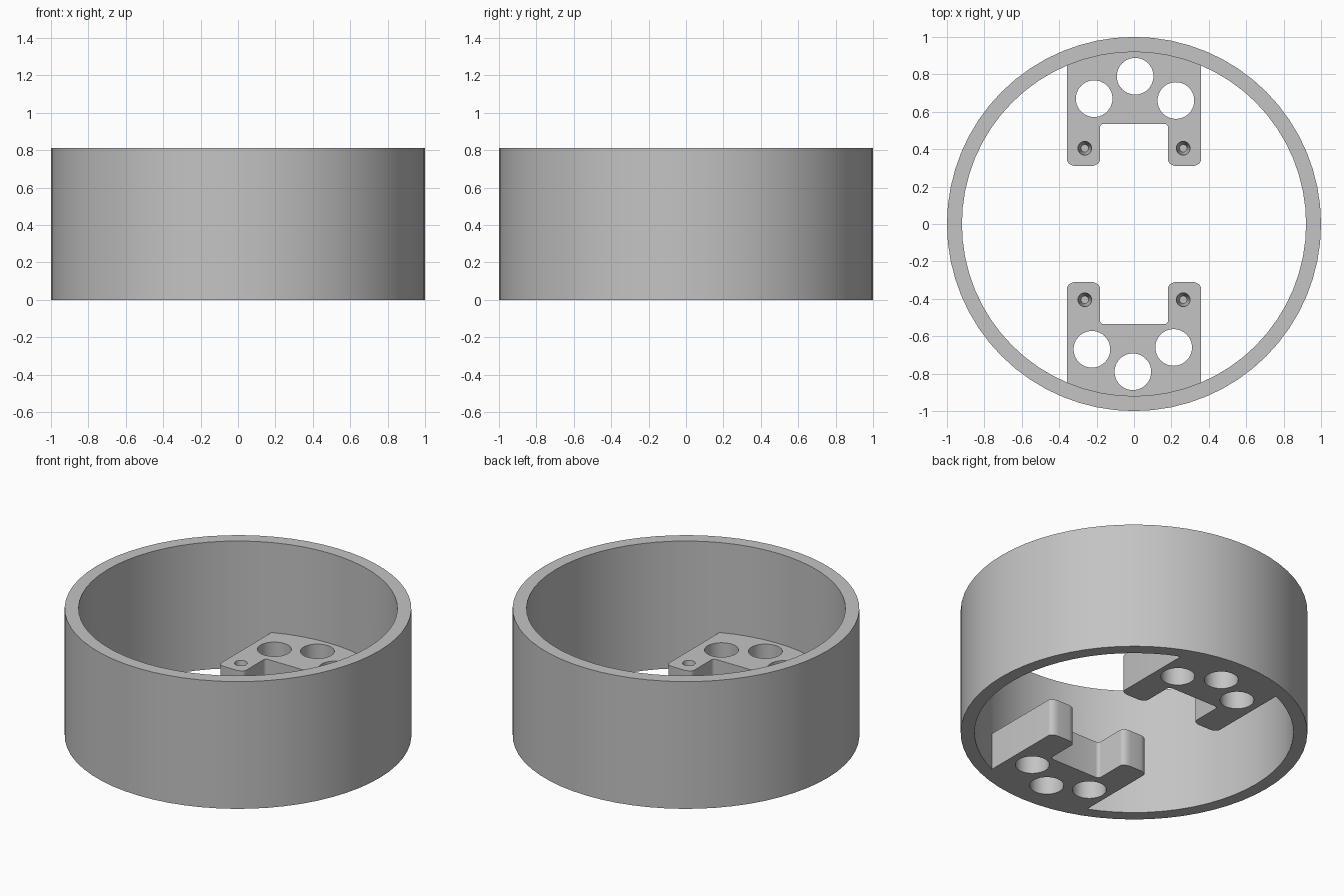
import bpy, bmesh
from math import sin, cos, acos, pi, radians

if "Cube" in bpy.data.objects:
    bpy.data.objects.remove(bpy.data.objects["Cube"], do_unlink=True)

HEIGHT, OUTER, INNER, SEGMENTS = 0.81, 1.0, 0.92, 64
BRACKET_H, HALF_W, NOTCH = 0.237, 0.358, 0.182
TIP_Y, NOTCH_Y = 0.31, 0.535

grey = bpy.data.materials.new("plain grey")
grey.use_nodes = True
grey.diffuse_color = (0.55, 0.55, 0.55, 1)
grey.node_tree.nodes["Principled BSDF"].inputs["Base Color"].default_value = grey.diffuse_color


def make_object(name, bm):
    bmesh.ops.recalc_face_normals(bm, faces=bm.faces)
    mesh = bpy.data.meshes.new(name)
    bm.to_mesh(mesh)
    bm.free()
    mesh.materials.append(grey)
    obj = bpy.data.objects.new(name, mesh)
    bpy.context.collection.objects.link(obj)
    return obj


def cone(name, x, y, z0, z1, r0, r1, segments):
    bm = bmesh.new()
    bmesh.ops.create_cone(bm, cap_ends=True, segments=segments,
                          radius1=r0, radius2=r1, depth=z1 - z0)
    bmesh.ops.translate(bm, verts=bm.verts, vec=(x, y, (z0 + z1) / 2))
    return make_object(name, bm)


def combine(target, tool, operation):
    bpy.context.view_layer.objects.active = target
    mod = target.modifiers.new(operation.lower(), 'BOOLEAN')
    mod.operation, mod.solver, mod.object = operation, 'EXACT', tool
    bpy.ops.object.modifier_apply(modifier=mod.name)
    bpy.data.objects.remove(tool, do_unlink=True)


def arc(cx, cy, rx, ry, start, end, steps=6):
    angles = [radians(start + (end - start) * i / steps) for i in range(steps + 1)]
    return [(cx + rx * cos(a), cy + ry * sin(a)) for a in angles]


def leg_tip(left, right):
    rx, ry = 0.05, 0.032
    return (arc(left + rx, TIP_Y + ry, rx, ry, 180, 270)
            + arc(right - rx, TIP_Y + ry, rx, ry, 270, 360))


def bracket(name, side):
    # Outline: curved outer edge, left leg, notch, right leg
    reach, fillet = 0.95, 0.02
    edge = acos(HALF_W / reach) * 180 / pi
    outline = arc(0, 0, reach, reach, edge, 180 - edge, 10)
    outline += leg_tip(-HALF_W, -NOTCH)
    outline += arc(-NOTCH + fillet, NOTCH_Y - fillet, fillet, fillet, 180, 90, 4)
    outline += arc(NOTCH - fillet, NOTCH_Y - fillet, fillet, fillet, 90, 0, 4)
    outline += leg_tip(NOTCH, HALF_W)
    bm = bmesh.new()
    face = bm.faces.new([bm.verts.new((x, y * side, 0)) for x, y in outline])
    top = bmesh.ops.extrude_face_region(bm, geom=[face])["geom"]
    bmesh.ops.translate(bm, vec=(0, 0, BRACKET_H),
                        verts=[v for v in top if isinstance(v, bmesh.types.BMVert)])
    return make_object(name, bm)


# Open round wall
housing = cone("round_housing", 0, 0, 0, HEIGHT, OUTER, OUTER, SEGMENTS)
combine(housing, cone("bore", 0, 0, -0.1, HEIGHT + 0.1, INNER, INNER, SEGMENTS), 'DIFFERENCE')

# Two facing brackets with through holes and blind screw holes
for name, side, shift in (("back_bracket", 1, 0.006), ("front_bracket", -1, -0.006)):
    combine(housing, bracket(name, side), 'UNION')
    for x, y in ((-0.219, 0.67), (0, 0.79), (0.218, 0.66)):
        combine(housing, cone("cable_hole", x + shift, y * side, -0.1, BRACKET_H + 0.1,
                              0.098, 0.098, 40), 'DIFFERENCE')
    for x in (-0.263, 0.263):
        combine(housing, cone("screw_hole", x, 0.405 * side, 0.09, BRACKET_H + 0.001,
                              0.02, 0.037, 24), 'DIFFERENCE')

bpy.ops.object.select_all(action='DESELECT')
housing.select_set(True)
bpy.context.view_layer.objects.active = housing
bpy.ops.object.shade_smooth_by_angle(angle=radians(30))
